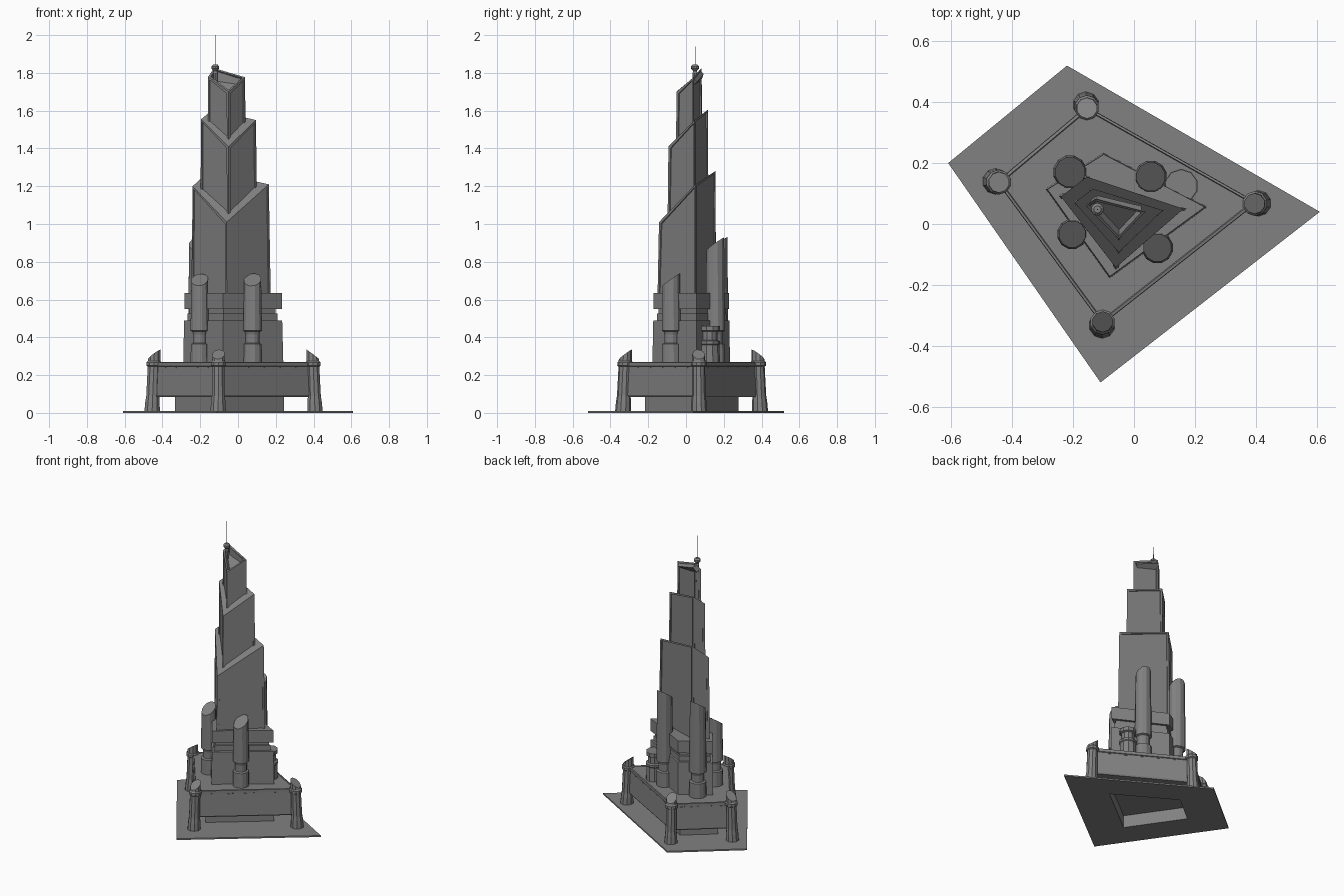
import bpy, bmesh, math
from mathutils import Vector

if "Cube" in bpy.data.objects:
    bpy.data.objects.remove(bpy.data.objects["Cube"])

grey = bpy.data.materials.new("concrete_grey")
grey.diffuse_color = (0.22, 0.22, 0.22, 1)
grey.use_nodes = True
grey.node_tree.nodes["Principled BSDF"].inputs["Base Color"].default_value = grey.diffuse_color


def loft(name, rings, cap_bottom=True, cap_top=True):
    """Skin a stack of rings with flat faces; returns the object."""
    bm = bmesh.new()
    rows = [[bm.verts.new(p) for p in ring] for ring in rings]
    n = len(rows[0])
    for a, b in zip(rows, rows[1:]):
        for i in range(n):
            j = (i + 1) % n
            bm.faces.new((a[i], a[j], b[j], b[i]))
    if cap_bottom:
        bm.faces.new(rows[0][::-1])
    if cap_top:
        bm.faces.new(rows[-1])
    bmesh.ops.recalc_face_normals(bm, faces=bm.faces)
    me = bpy.data.meshes.new(name)
    bm.to_mesh(me)
    bm.free()
    me.materials.append(grey)
    ob = bpy.data.objects.new(name, me)
    bpy.context.collection.objects.link(ob)
    return ob


def inset(ob, rule, width, depth):
    """Sink an inset panel into every face chosen by the rule."""
    bm = bmesh.new()
    bm.from_mesh(ob.data)
    bm.normal_update()
    faces = [f for f in bm.faces if rule(f)]
    bmesh.ops.inset_individual(bm, faces=faces, thickness=width)
    bmesh.ops.inset_individual(bm, faces=faces, thickness=0.001, depth=-depth)
    bm.to_mesh(ob.data)
    bm.free()


def quad(pts, z, s=1.0):
    """Plan outline at height z, scaled about its middle."""
    cx = sum(p[0] for p in pts) / 4
    cy = sum(p[1] for p in pts) / 4
    return [(cx + (x - cx) * s, cy + (y - cy) * s, z) for x, y in pts]


def stack(name, pts, profile, **kw):
    return loft(name, [quad(pts, z, s) for z, s in profile], **kw)


def column(name, x, y, profile, slope=(0, 0), lean=(0, 0), n=10):
    """Faceted column from (radius, z) pairs with a sloping top."""
    rings = []
    for k, (r, z) in enumerate(profile):
        ring = []
        for i in range(n):
            a = 2 * math.pi * (i + 0.5) / n
            dx, dy = r * math.cos(a), r * math.sin(a)
            dz = dx * slope[0] + dy * slope[1] if k == len(profile) - 1 else 0
            ring.append((x + dx + lean[0] * z, y + dy + lean[1] * z, z + dz))
        rings.append(ring)
    return loft(name, rings)


# Ground plate with an opening below the foundation (order: left, front, right, back)
plate = [(-.61, .20), (-.11, -.52), (.61, .04), (-.22, .52)]
found = [(-.333, .125), (-.097, -.217), (.243, .049), (-.147, .277)]
loft("ground_plate", [quad(found, 0), quad(plate, 0), quad(plate, .01), quad(found, .01)],
     False, False)
stack("foundation", found, [(0, 1), (.10, 1)], cap_bottom=False, cap_top=False)

# Walled platform with cornice and low parapet
deck = [(-.455, .14), (-.105, -.335), (.41, .07), (-.157, .39)]
stack("platform", deck, [(.085, .97), (.095, .99), (.245, .965), (.248, .985),
                         (.268, .985), (.270, .955), (.265, .945), (.265, .90)])

# Small slots below the cornice
for k in range(4):
    a, b = Vector(quad(deck, .238, .968)[k]), Vector(quad(deck, .238, .968)[(k + 1) % 4])
    d = (b - a).normalized()
    out = Vector((d.y, -d.x, 0))
    for i in range(1, 6):
        c = a.lerp(b, i / 6)
        base = [c - d * .008, c + d * .008, c + d * .008 + out * .003, c - d * .008 + out * .003]
        loft("wall_slot", [base, [p + Vector((0, 0, .006)) for p in base]])

# Corner turrets, tops falling away from the middle
for x, y in [(-.455, .14), (-.105, -.333), (.408, .068), (-.158, .392)]:
    out = Vector((x + .05, y - .03)).normalized()
    column("corner_turret", x, y,
           [(.043, .005), (.040, .06), (.036, .09), (.034, .245), (.041, .25),
            (.041, .268), (.035, .275), (.034, .31)],
           slope=(-out.x * .75, -out.y * .75), lean=(-out.x * .04, -out.y * .04))

# Tower podium, recessed neck and overhanging band
podium = [(-.29, .115), (-.08, -.178), (.24, .056), (-.10, .233)]
stack("tower_podium", podium, [(.26, 1), (.488, .98), (.49, .9), (.525, .9), (.527, .86), (.56, .86)])
stack("tower_band", podium, [(.55, .975), (.635, .975)])

# Three tapering shafts with sloping roofs: corner (x, y, z) values
shafts = [
    ("lower_shaft", .6, 1.045,
     [(-.24, .09, 1.2), (-.06, -.143, 1.01), (.163, .05, 1.21), (-.155, .155, 1.28)]),
    ("middle_shaft", .98, 1.04,
     [(-.195, .07, 1.555), (-.05, -.093, 1.41), (.095, .045, 1.55), (-.135, .116, 1.605)]),
    ("upper_shaft", 1.38, 1.04,
     [(-.158, .06, 1.78), (-.05, -.05, 1.70), (.037, .04, 1.777), (-.127, .083, 1.825)]),
]
for name, z0, grow, top in shafts:
    ob = loft(name, [quad([p[:2] for p in top], z0, grow), top])
    inset(ob, lambda f: abs(f.normal.z) < .3, .018, .006)
    if name == "upper_shaft":
        inset(ob, lambda f: f.normal.z > .5, .014, .03)

# Side pods: shaft on a waisted pedestal, roofs rising to the back
for name, x, y, r, z in [("front_left_pod", -.203, -.033, .050, .705),
                         ("front_right_pod", .077, -.078, .052, .705),
                         ("back_left_pod", -.21, .170, .056, .895),
                         ("back_right_pod", .055, .155, .054, .895)]:
    column(name, x, y, [(r, .26), (r * .96, .365), (r * .72, .37), (r * .72, .415),
                        (r * .8, .43), (r, .435), (r * .9, z)],
           slope=(.1, .7), n=12)

# Low flat-topped drum at the back right
column("low_drum", .155, .125, [(.055, .26), (.052, .36), (.056, .365), (.056, .38),
                                (.042, .385), (.042, .43), (.054, .435), (.054, .46)])

# Roof mast and needle
column("roof_mast", -.12, .048, [(.013, 1.74), (.013, 1.80), (.010, 1.81), (.021, 1.822),
                                 (.021, 1.835), (.012, 1.845)])
column("needle", -.12, .048, [(.002, 1.84), (.001, 2.0)], n=4)
